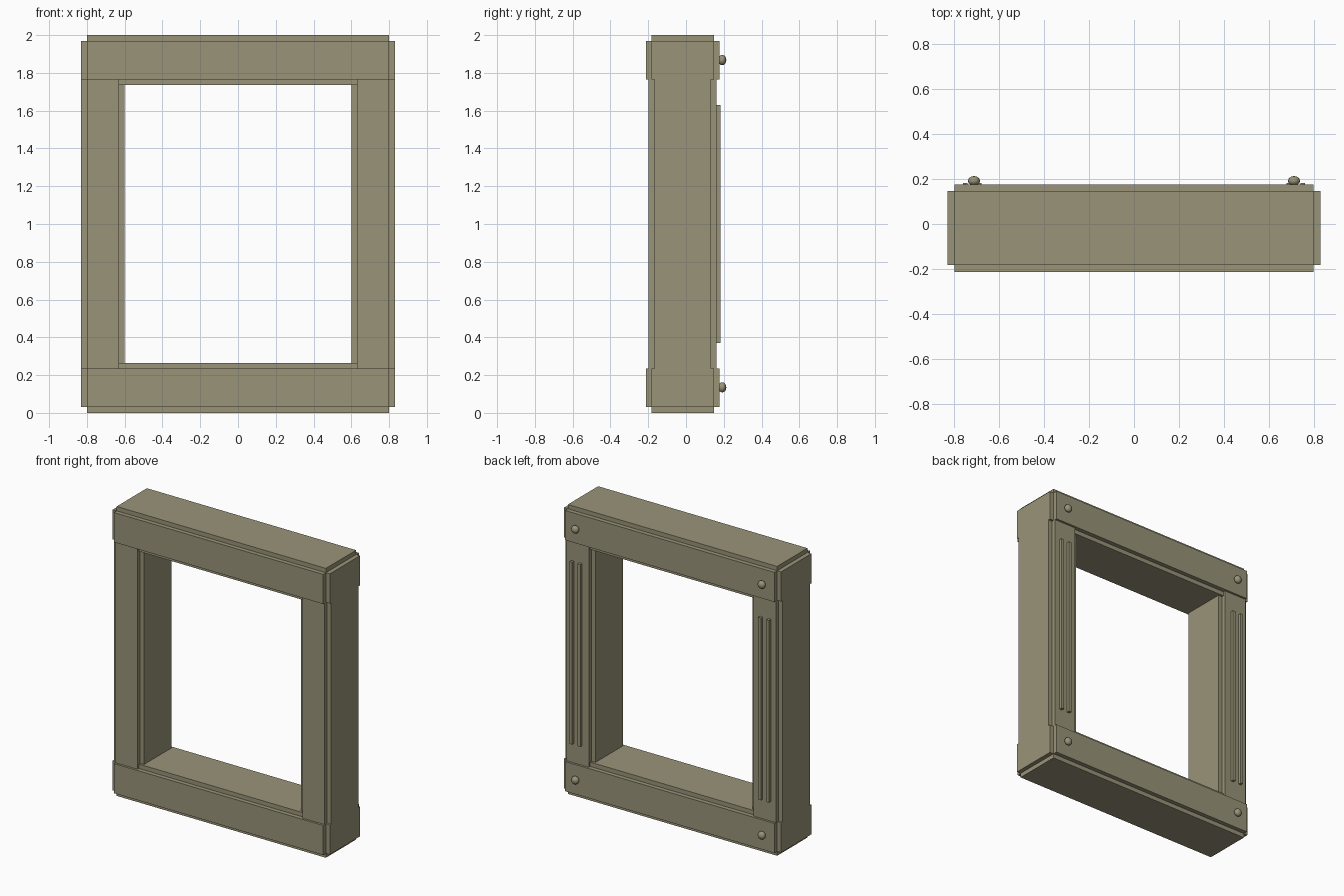
import bpy, bmesh
from mathutils import Matrix, Vector

if "Cube" in bpy.data.objects:
    bpy.data.objects.remove(bpy.data.objects["Cube"])

mat = bpy.data.materials.new("olive_stone")
mat.diffuse_color = (0.32, 0.295, 0.19, 1)
mat.use_nodes = True
mat.node_tree.nodes["Principled BSDF"].inputs["Base Color"].default_value = mat.diffuse_color

STEP = 0.03   # depth of the stepped edges


def finish(bm, name):
    bmesh.ops.recalc_face_normals(bm, faces=bm.faces[:])
    me = bpy.data.meshes.new(name)
    bm.to_mesh(me)
    bm.free()
    me.materials.append(mat)
    ob = bpy.data.objects.new(name, me)
    bpy.context.collection.objects.link(ob)
    return ob


def box_mesh(lo, hi):
    lo, hi = Vector(lo), Vector(hi)
    bm = bmesh.new()
    bmesh.ops.create_cube(bm, size=1, matrix=Matrix.Translation((lo + hi) / 2)
                          @ Matrix.Diagonal((*(hi - lo), 1)))
    return bm


def stepped_beam(name, lo, hi):
    """Box whose six faces are raised plates, leaving a notch on every edge."""
    inset = Vector((STEP, STEP, STEP))
    bm = box_mesh(Vector(lo) + inset, Vector(hi) - inset)
    raised = bmesh.ops.extrude_discrete_faces(bm, faces=bm.faces[:])["faces"]
    for f in raised:
        f.normal_update()
        offset = f.normal.copy() * STEP
        for v in f.verts:
            v.co += offset
    return finish(bm, name)


# horizontal rails
for name, z in (("bottom_rail", 0.0), ("top_rail", 1.735)):
    stepped_beam(name, (-0.83, -0.213, z), (0.83, 0.177, z + 0.265))

for side, s in (("left", -1), ("right", 1)):
    # upright posts
    xs = sorted((s * 0.60, s * 0.83))
    stepped_beam(side + "_post", (xs[0], -0.198, 0), (xs[1], 0.162, 2.0))

    # two slim raised strips on the back of each post
    for i, x in enumerate((0.69, 0.752)):
        bm = box_mesh((s * x - 0.01, 0.155, 0.37), (s * x + 0.01, 0.183, 1.63))
        finish(bm, f"{side}_back_strip_{i + 1}")

    # round studs on the back corners
    for level, z in (("bottom", 0.135), ("top", 1.868)):
        bm = bmesh.new()
        bmesh.ops.create_uvsphere(
            bm, u_segments=12, v_segments=8, radius=0.027,
            matrix=Matrix.Translation((s * 0.713, 0.192, z))
            @ Matrix.Diagonal((1, 0.8, 1, 1)))
        for f in bm.faces:
            f.smooth = True
        finish(bm, f"{side}_{level}_stud")
